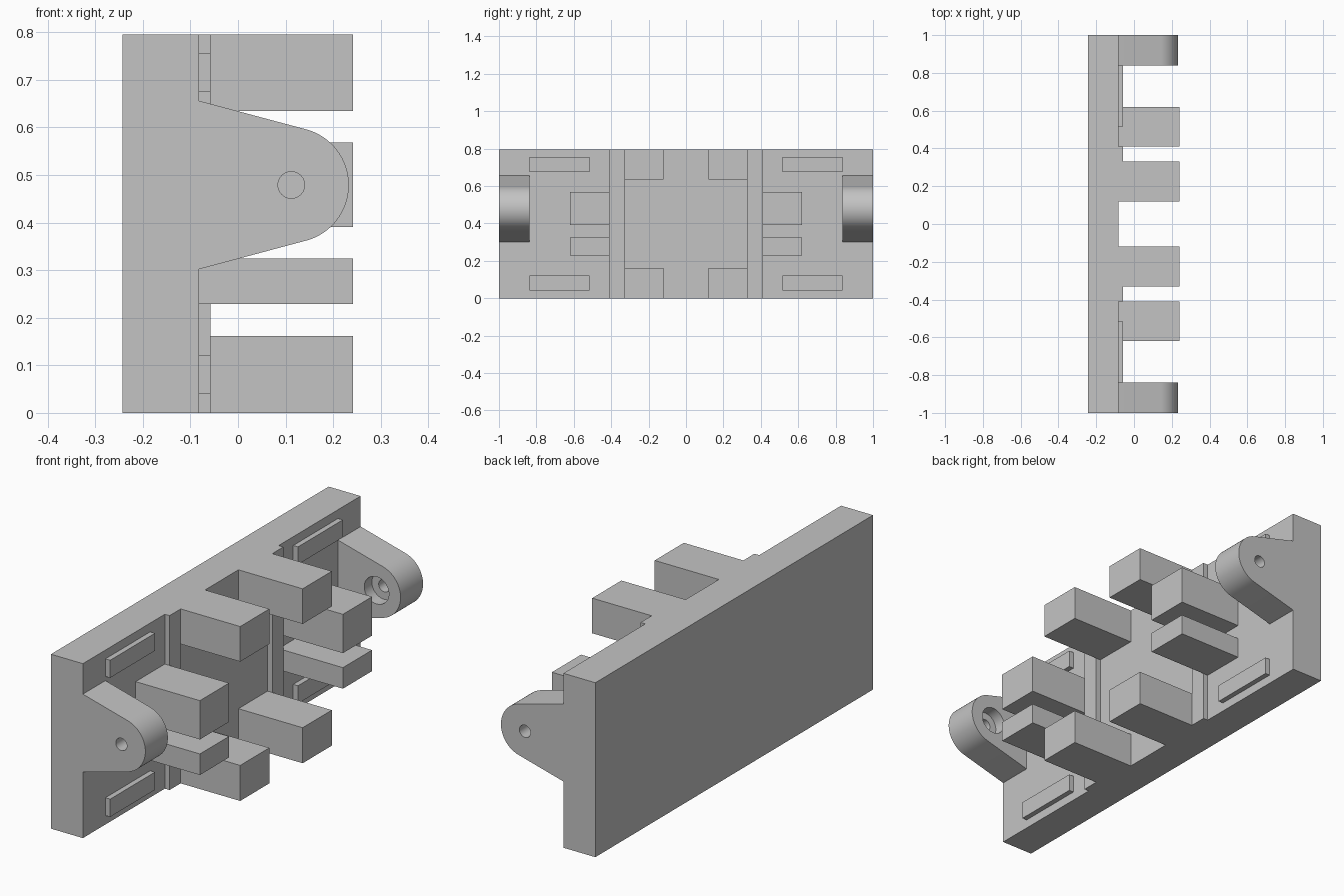
import bpy
import bmesh
from math import atan2, cos, sin, pi
from mathutils import Matrix

cube = bpy.data.objects.get("Cube")
if cube:
    bpy.data.objects.remove(cube, do_unlink=True)

grey = bpy.data.materials.new("plain grey")
grey.use_nodes = True
colour = (0.55, 0.55, 0.55, 1)
grey.diffuse_color = colour
grey.node_tree.nodes["Principled BSDF"].inputs["Base Color"].default_value = colour

HEIGHT = 0.795
BACK, FACE, RAISED, TIP = -0.243, -0.082, -0.058, 0.242
EAR_X, EAR_Z, EAR_R = 0.112, 0.479, 0.121
EAR_IN = 0.838


def make_object(name, bm):
    bmesh.ops.recalc_face_normals(bm, faces=bm.faces)
    mesh = bpy.data.meshes.new(name)
    bm.to_mesh(mesh)
    bm.free()
    mesh.materials.append(grey)
    obj = bpy.data.objects.new(name, mesh)
    bpy.context.collection.objects.link(obj)
    return obj


def extrude(name, points, offset):
    bm = bmesh.new()
    face = bm.faces.new([bm.verts.new(p) for p in points])
    geom = bmesh.ops.extrude_face_region(bm, geom=[face])["geom"]
    moved = [v for v in geom if isinstance(v, bmesh.types.BMVert)]
    bmesh.ops.translate(bm, verts=moved, vec=offset)
    return make_object(name, bm)


def box(name, x, y, z):
    corners = [(x[0], y[0], z[0]), (x[1], y[0], z[0]),
               (x[1], y[1], z[0]), (x[0], y[1], z[0])]
    return extrude(name, corners, (0, 0, z[1] - z[0]))


def cylinder_y(name, radius, y0, y1):
    bm = bmesh.new()
    place = Matrix.Translation((EAR_X, (y0 + y1) / 2, EAR_Z)) @ Matrix.Rotation(pi / 2, 4, "X")
    bmesh.ops.create_cone(bm, cap_ends=True, segments=48, radius1=radius,
                          radius2=radius, depth=abs(y1 - y0), matrix=place)
    return make_object(name, bm)


def combine(target, other, operation):
    mod = target.modifiers.new(operation.lower(), "BOOLEAN")
    mod.object, mod.operation, mod.solver = other, operation, "EXACT"
    bpy.context.view_layer.objects.active = target
    bpy.ops.object.modifier_apply(modifier=mod.name)
    bpy.data.objects.remove(other, do_unlink=True)


# Back plate with a raised vertical rib on each side of the centre
ribs = [(FACE, 0.33), (RAISED, 0.33), (RAISED, 0.41), (FACE, 0.41)]
outline = [(BACK, -1), (FACE, -1)]
outline += [(x, -y) for x, y in reversed(ribs)] + ribs
outline += [(FACE, 1), (BACK, 1)]
bracket = extrude("bracket", [(x, y, 0) for x, y in outline], (0, 0, HEIGHT))

# Ear outline: straight flanks tangent to a round nose
flank = atan2(0.967, 0.255)
nose = [(EAR_X + EAR_R * cos(a), EAR_Z + EAR_R * sin(a))
        for a in [flank * (1 - i / 16) for i in range(33)]]
ear_shape = [(FACE - 0.05, 0.669), (FACE, 0.656)] + nose + [(FACE, 0.302), (FACE - 0.05, 0.289)]

BURY = FACE - 0.05
for side in (-1, 1):
    def span(a, b):
        return tuple(sorted((side * a, side * b)))

    # Prongs at the plate edges, prongs at mid height, and low pads
    parts = [
        box("top_prong", (BURY, TIP), span(0.12, 0.33), (0.635, HEIGHT)),
        box("bottom_prong", (BURY, TIP), span(0.12, 0.33), (0, 0.162)),
        box("thick_prong", (BURY, TIP), span(0.41, 0.62), (0.391, 0.568)),
        box("thin_prong", (BURY, TIP), span(0.41, 0.62), (0.229, 0.325)),
        box("upper_pad", (BURY, RAISED), span(0.515, EAR_IN), (0.675, 0.755)),
        box("lower_pad", (BURY, RAISED), span(0.515, EAR_IN), (0.041, 0.122)),
        extrude("ear", [(x, side * EAR_IN, z) for x, z in ear_shape],
                (0, side * (1 - EAR_IN), 0)),
    ]
    for part in parts:
        combine(bracket, part, "UNION")

    # Pin hole with a wider recess on the inner face
    combine(bracket, cylinder_y("recess_cutter", 0.062, side * 0.8, side * (EAR_IN + 0.055)), "DIFFERENCE")
    combine(bracket, cylinder_y("hole_cutter", 0.028, side * 0.8, side * 1.1), "DIFFERENCE")

# Smooth the ears and holes while keeping corners sharp
bpy.ops.object.select_all(action="DESELECT")
bracket.select_set(True)
bpy.context.view_layer.objects.active = bracket
bpy.ops.object.shade_smooth_by_angle(angle=0.2)
